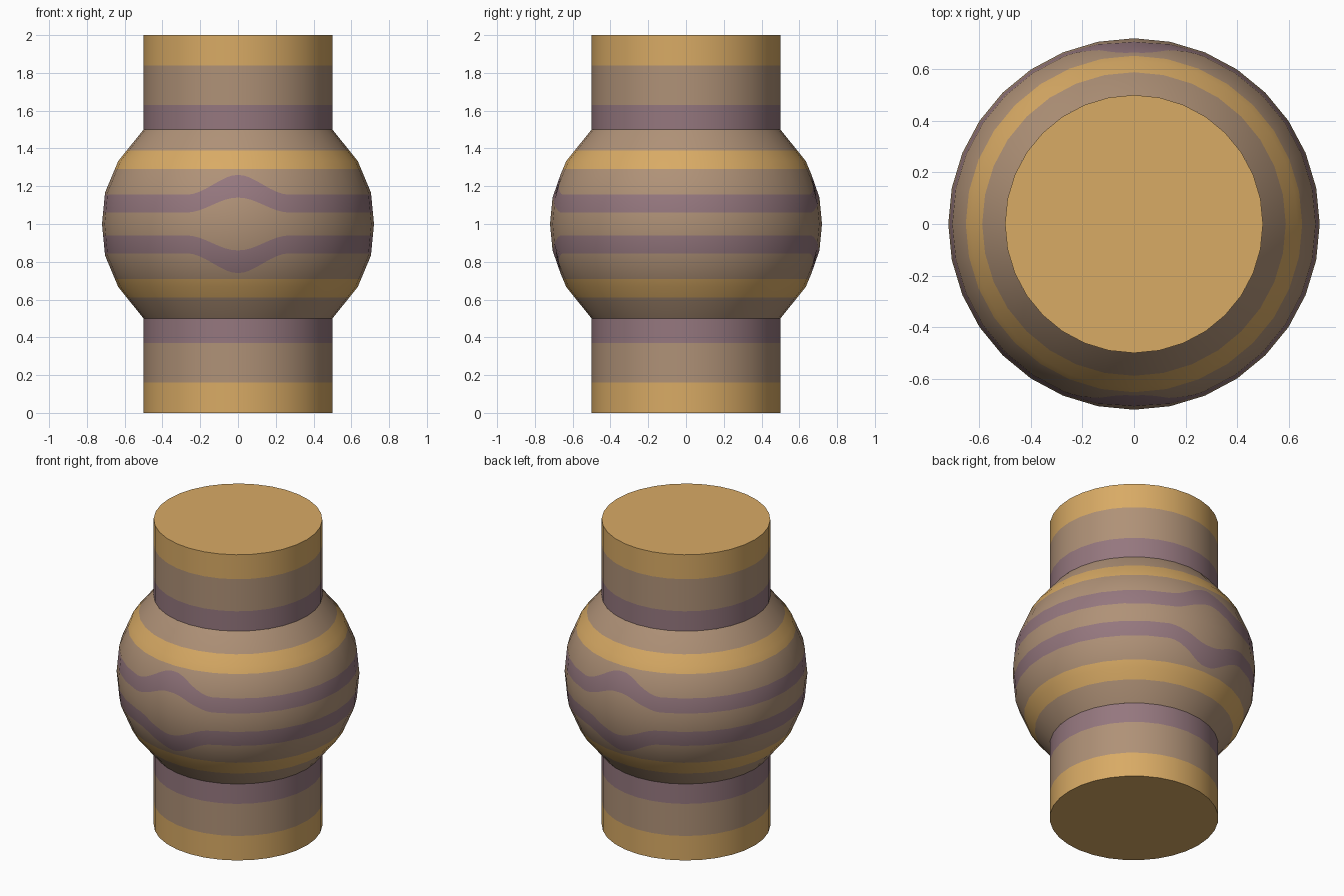
import bpy, bmesh
from math import sin, cos, pi
from mathutils import Vector

if "Cube" in bpy.data.objects:
    bpy.data.objects.remove(bpy.data.objects["Cube"])

SIDES, SPLIT, MID = 32, 4, 1.0
TAN, GOLD, PURPLE = range(3)


def material(name, rgb):
    m = bpy.data.materials.new(name)
    m.use_nodes = True
    m.diffuse_color = (*rgb, 1)
    m.node_tree.nodes["Principled BSDF"].inputs["Base Color"].default_value = (*rgb, 1)
    return m


MATS = [material("tan", (0.43, 0.285, 0.185)),
        material("gold", (0.69, 0.405, 0.13)),
        material("dusty purple", (0.30, 0.185, 0.21))]


def ring_directions(split):
    """Points round a regular polygon, with each side cut into equal pieces."""
    corners = [Vector((cos(2 * pi * i / SIDES), sin(2 * pi * i / SIDES), 0)) for i in range(SIDES)]
    return [corners[i].lerp(corners[(i + 1) % SIDES], k / split)
            for i in range(SIDES) for k in range(split)]


def banded_tube(name, rows, bands, cap=None):
    """Skin rows of points from bottom to top, one colour for each band."""
    bm = bmesh.new()
    rings = [[bm.verts.new(p) for p in row] for row in rows]
    n = len(rings[0])
    for low, high, colour in zip(rings, rings[1:], bands):
        for i in range(n):
            j = (i + 1) % n
            f = bm.faces.new((low[i], low[j], high[j], high[i]))
            f.smooth, f.material_index = True, colour
    # Flat end disc with a crisp rim
    if cap is not None:
        disc = bm.faces.new(rings[-1] if cap == 1 else rings[0][::-1])
        disc.material_index = GOLD
        for e in disc.edges:
            e.smooth = False
    mesh = bpy.data.meshes.new(name)
    bm.to_mesh(mesh)
    bm.free()
    for m in MATS:
        mesh.materials.append(m)
    obj = bpy.data.objects.new(name, mesh)
    bpy.context.collection.objects.link(obj)
    return obj


# Upper and lower necks: mirrored banded cylinders
for name, side in (("upper_neck", 1), ("lower_neck", -1)):
    heights = [MID + side * o for o in (0.5, 0.63, 0.84, 1.0)][::side]
    bands = [PURPLE, TAN, GOLD][::side]
    rows = [[d * 0.5 + Vector((0, 0, z)) for d in ring_directions(1)] for z in heights]
    banded_tube(name, rows, bands, side)

# Bulging middle: radius at equal steps away from the waist
RADII = [0.72, 0.704, 0.634, 0.5]
STEP = 0.5 / 3
SLOPES = [0, (RADII[0] - RADII[2]) / (2 * STEP), (RADII[1] - RADII[3]) / (2 * STEP),
          (RADII[2] - RADII[3]) / STEP]


def sample(values, offset):
    t = min(abs(offset) / STEP, 2.9999)
    i = int(t)
    return values[i] + (values[i + 1] - values[i]) * (t - i)


# Distance from the waist, and how far the stripe bows out at front and back
half = [(0, 0), (0.06, 0.08), (0.155, 0.105), (STEP, 0.1), (0.29, 0),
        (2 * STEP, 0), (0.39, 0), (0.5, 0)]
half_bands = [TAN, PURPLE, TAN, TAN, GOLD, GOLD, TAN]
lines = [(-1, o, b) for o, b in half[:0:-1]] + [(1, o, b) for o, b in half]

rows, normals = [], []
for side, offset, bow in lines:
    row = []
    for d in ring_directions(SPLIT):
        x = d.x * RADII[0]
        wave = cos(pi * x / 0.56) ** 2 if abs(x) < 0.28 else 0
        off = offset + bow * wave
        row.append(d * sample(RADII, off) + Vector((0, 0, MID + side * off)))
        normals.append((d.normalized() + Vector((0, 0, side * sample(SLOPES, off)))).normalized())
    rows.append(row)
bulge = banded_tube("bulging_body", rows, half_bands[::-1] + half_bands)
bulge.data.normals_split_custom_set_from_vertices(normals)
